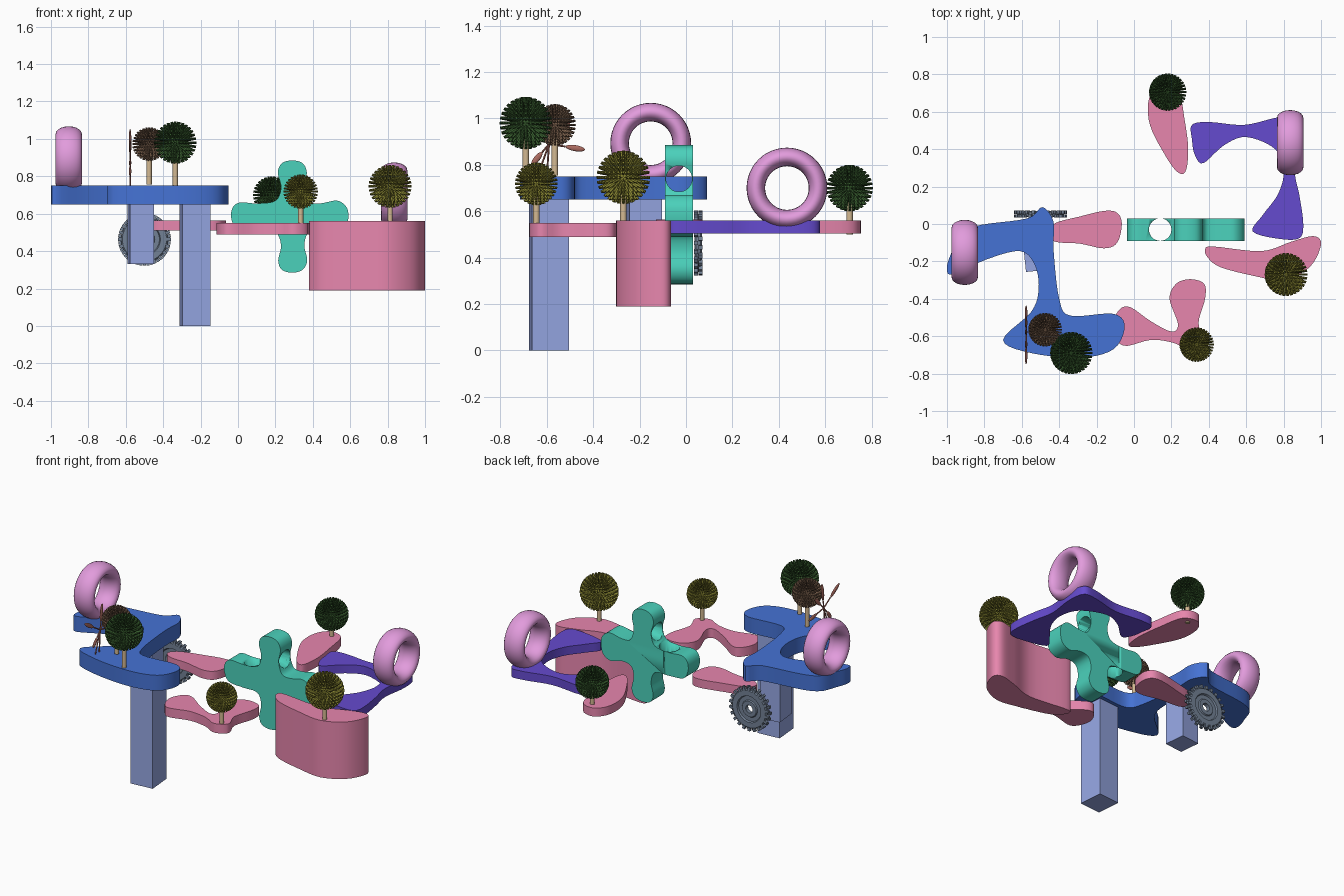
import bpy, bmesh, math
from mathutils import Vector, Matrix

if "Cube" in bpy.data.objects:
    bpy.data.objects.remove(bpy.data.objects["Cube"])

def mat(name, c):
    m = bpy.data.materials.new(name)
    m.diffuse_color = (*c, 1)
    m.use_nodes = True
    m.node_tree.nodes["Principled BSDF"].inputs["Base Color"].default_value = m.diffuse_color
    return m

BLUE = mat("blue", (0.06, 0.17, 0.66))
LEG = mat("pale_blue", (0.30, 0.38, 0.76))
PINK = mat("pink", (0.80, 0.24, 0.42))
PURPLE = mat("purple", (0.13, 0.07, 0.62))
TEAL = mat("teal", (0.07, 0.64, 0.50))
LILAC = mat("lilac", (0.76, 0.33, 0.72))
STEEL = mat("steel", (0.17, 0.22, 0.30))
WOOD = mat("wood", (0.66, 0.49, 0.29))
BROWN = mat("brown", (0.22, 0.13, 0.08))
GREEN = mat("green", (0.035, 0.10, 0.025))
OLIVE = mat("olive", (0.24, 0.23, 0.03))
ROSE = mat("rose", (0.42, 0.15, 0.12))

def finish(bm, name, material, smooth=True):
    bmesh.ops.recalc_face_normals(bm, faces=bm.faces[:])
    me = bpy.data.meshes.new(name)
    bm.to_mesh(me)
    bm.free()
    ob = bpy.data.objects.new(name, me)
    bpy.context.collection.objects.link(ob)
    me.materials.append(material)
    if smooth:
        bpy.ops.object.select_all(action='DESELECT')
        ob.select_set(True)
        bpy.context.view_layer.objects.active = ob
        bpy.ops.object.shade_smooth_by_angle(angle=math.radians(35))
    return ob

def curve(pts, n=5):
    """Closed smooth outline through the given points."""
    out, k = [], len(pts)
    for i in range(k):
        a, b, c, d = (Vector(pts[(i + j) % k]) for j in (-1, 0, 1, 2))
        for s in range(n):
            t = s / n
            out.append(0.5 * (2*b + (c-a)*t + (2*a-5*b+4*c-d)*t*t + (3*b-a-3*c+d)*t**3))
    return out

def slab(name, pts, lo, hi, material, upright=False):
    """Extrude an outline along z, or along y when upright."""
    bm = bmesh.new()
    place = (lambda p: (p.x, lo, p.y)) if upright else (lambda p: (p.x, p.y, lo))
    face = bm.faces.new([bm.verts.new(place(p)) for p in curve(pts)])
    ext = bmesh.ops.extrude_face_region(bm, geom=[face])
    move = (0, hi - lo, 0) if upright else (0, 0, hi - lo)
    bmesh.ops.translate(bm, vec=move, verts=[v for v in ext['geom'] if isinstance(v, bmesh.types.BMVert)])
    return finish(bm, name, material)

def rod(bm, a, b, r, seg=10):
    a, b = Vector(a), Vector(b)
    m = Matrix.Translation((a + b) / 2) @ (b - a).to_track_quat('Z', 'Y').to_matrix().to_4x4()
    bmesh.ops.create_cone(bm, cap_ends=True, segments=seg, radius1=r, radius2=r, depth=(b - a).length, matrix=m)

# flat organic platforms
slab("blue_platform", [(-1, -.23), (-.975, -.15), (-.93, -.05), (-.82, -.005), (-.57, .03), (-.49, .09),
     (-.43, .01), (-.43, -.14), (-.40, -.40), (-.34, -.49), (-.11, -.48), (-.05, -.55), (-.11, -.67),
     (-.29, -.715), (-.55, -.69), (-.70, -.62), (-.55, -.47), (-.51, -.35), (-.53, -.22), (-.61, -.145),
     (-.79, -.19), (-.97, -.27)], .65, .75, BLUE)
slab("left_pink_arm", [(-.065, 0), (-.09, .06), (-.16, .07), (-.29, .04), (-.42, .005), (-.47, -.05),
     (-.42, -.095), (-.29, -.105), (-.16, -.13), (-.09, -.10)], .51, .565, PINK)
slab("front_pink_arm", [(-.08, -.46), (-.02, -.445), (.09, -.52), (.20, -.575), (.235, -.535), (.19, -.40),
     (.225, -.32), (.30, -.295), (.375, -.32), (.38, -.40), (.345, -.53), (.375, -.63), (.30, -.675),
     (.21, -.635), (.09, -.62), (-.06, -.65), (-.115, -.55)], .49, .55, PINK)
slab("deep_pink_block", [(.38, -.14), (.42, -.12), (.68, -.145), (.84, -.095), (.96, -.065), (1, -.11),
     (.94, -.23), (.80, -.30), (.63, -.275), (.46, -.23), (.395, -.18)], .19, .56, PINK)
slab("back_pink_arm", [(.275, .28), (.23, .28), (.165, .37), (.085, .53), (.08, .67), (.14, .75),
     (.235, .72), (.27, .56), (.29, .40)], .505, .56, PINK)
slab("purple_bridge", [(.31, .45), (.31, .53), (.405, .545), (.59, .53), (.77, .57), (.86, .565), (.88, .45),
     (.86, .28), (.885, .15), (.905, 0), (.885, -.075), (.78, -.08), (.635, -.04), (.69, .05), (.77, .16),
     (.80, .28), (.755, .40), (.60, .465), (.48, .42), (.37, .325), (.325, .37)], .505, .56, PURPLE)

# upright cross with two drilled holes
cross = slab("teal_cross", [(.213, .82), (.235, .87), (.29, .885), (.345, .87), (.368, .82), (.355, .74),
     (.38, .665), (.44, .655), (.53, .67), (.58, .635), (.59, .58), (.575, .52), (.52, .49), (.44, .51),
     (.375, .495), (.355, .43), (.37, .35), (.345, .30), (.29, .285), (.235, .30), (.215, .35), (.23, .43),
     (.20, .50), (.10, .505), (0, .515), (-.035, .57), (-.03, .63), (.01, .66), (.10, .655), (.20, .67),
     (.23, .74)], -.09, .03, TEAL, upright=True)
for a, b, r in (((.14, -.03, .4), (.14, -.03, .8), .06), ((.1, -.03, .74), (.5, -.03, .74), .056)):
    bm = bmesh.new()
    rod(bm, a, b, r, 32)
    cutter = finish(bm, "hole_cutter", TEAL)
    cutter.hide_render = True
    mod = cross.modifiers.new("hole", 'BOOLEAN')
    mod.operation, mod.object = 'DIFFERENCE', cutter
    bpy.context.view_layer.objects.active = cross
    bpy.ops.object.modifier_apply(modifier=mod.name)
    bpy.data.objects.remove(cutter)

# square legs
for name, x, y, z0, s, turn in (("short_leg", -.52, -.18, .33, .13, 6), ("long_leg", -.23, -.59, 0, .15, 5)):
    bm = bmesh.new()
    m = (Matrix.Translation((x, y, (z0 + .66) / 2)) @ Matrix.Rotation(math.radians(turn), 4, 'Z')
         @ Matrix.Diagonal((s, s + .01, .66 - z0, 1)))
    bmesh.ops.create_cube(bm, size=1, matrix=m)
    finish(bm, name, LEG, False)

# standing rings, stretched along their axis
def lathe(bm, prof, centre, seg):
    """Closed profile of (radius, offset) pairs swept around a local z axis."""
    rings = [[bm.verts.new(centre @ Vector((r * math.cos(2*math.pi*i/seg), r * math.sin(2*math.pi*i/seg), h)))
              for r, h in prof] for i in range(seg)]
    k = len(prof)
    for i in range(seg):
        for j in range(k):
            p, q = rings[i], rings[(i + 1) % seg]
            bm.faces.new((p[j], p[(j + 1) % k], q[(j + 1) % k], q[j]))

for name, c in (("left_ring", (-.905, -.152, .893)), ("right_ring", (.835, .435, .70))):
    bm = bmesh.new()
    prof = [(.134 + .04 * math.cos(t * math.pi / 10), .07 * math.sin(t * math.pi / 10)) for t in range(20)]
    lathe(bm, prof, Matrix.Translation(c) @ Matrix.Rotation(math.pi / 2, 4, 'Y'), 48)
    finish(bm, name, LILAC)

# toothed wheel
bm = bmesh.new()
centre = Matrix.Translation((-.5, .053, .463)) @ Matrix.Rotation(-math.pi / 2, 4, 'X')
lathe(bm, [(.025, -.013), (.05, -.013), (.055, -.006), (.08, -.006), (.085, -.016), (.118, -.016), (.125, -.010),
           (.125, .010), (.118, .016), (.085, .016), (.08, .006), (.055, .006), (.05, .013), (.025, .013)], centre, 48)
for row in (0, 1):
    for i in range(22):
        m = (centre @ Matrix.Rotation(2 * math.pi * (i + row * .5) / 22, 4, 'Z')
             @ Matrix.Translation((.130, 0, row * .019 - .0095)) @ Matrix.Diagonal((.022, .017, .017, 1)))
        bmesh.ops.create_cube(bm, size=1, matrix=m)
finish(bm, "toothed_wheel", STEEL)

# spiky ball trees
def tree(name, x, y, z, r, base, material):
    bm = bmesh.new()
    rod(bm, (x, y, base), (x, y, z), .014, 12)
    finish(bm, name + "_trunk", WOOD)
    bm = bmesh.new()
    c = Vector((x, y, z))
    bmesh.ops.create_uvsphere(bm, u_segments=24, v_segments=14, radius=r * .62, matrix=Matrix.Translation(c))
    for ring in range(17):
        lat = math.pi * (ring / 16 - .5)
        count = max(1, round(34 * math.cos(lat)))
        for i in range(count):
            lon = 2 * math.pi * i / count
            d = Vector((math.cos(lat) * math.cos(lon), math.cos(lat) * math.sin(lon), math.sin(lat)))
            rod(bm, c + d * r * .58, c + d * r, r * .055, 4)
    finish(bm, name + "_crown", material, False)

tree("brown_tree", -.475, -.565, .972, .09, .755, BROWN)
tree("tall_green_tree", -.335, -.69, .98, .113, .75, GREEN)
tree("back_green_tree", .18, .705, .70, .10, .50, GREEN)
tree("front_olive_tree", .335, -.645, .718, .092, .55, OLIVE)
tree("right_olive_tree", .813, -.27, .746, .115, .56, OLIVE)

# flat sprig of slim leaves on thin stems
X = -.577
bm = bmesh.new()
hub = (X, -.59, .89)
for y, z in ((-.60, .75), (-.64, .75)):
    rod(bm, (X, y, z), hub, .004, 8)
for tip_y, tip_z, long in ((-.57, 1.055, .12), (-.435, .865, .085), (-.75, .99, .11), (-.665, .80, .07), (-.50, .98, .08)):
    tip = Vector((X, tip_y, tip_z))
    d = (tip - Vector(hub)).normalized()
    rod(bm, hub, tip - d * long, .004, 8)
    m = (Matrix.Translation(tip - d * long / 2) @ Matrix.Rotation(math.atan2(d.z, d.y), 4, 'X')
         @ Matrix.Diagonal((.007, long / 2, .013, 1)))
    bmesh.ops.create_uvsphere(bm, u_segments=14, v_segments=10, radius=1, matrix=m)
finish(bm, "leaf_sprig", ROSE)
